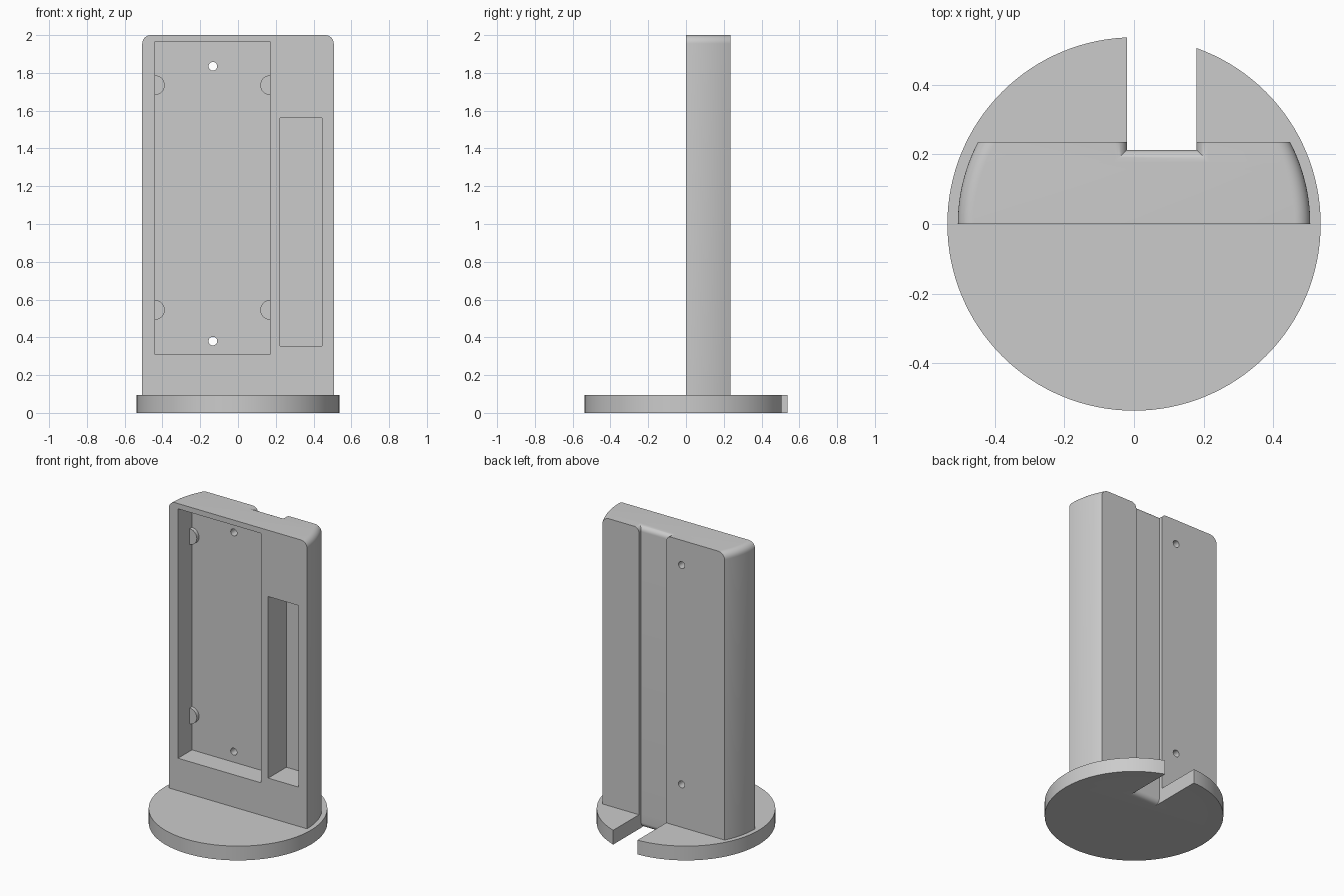
import bpy, bmesh, math
from mathutils import Vector

cube = bpy.data.objects.get("Cube")
if cube:
    bpy.data.objects.remove(cube, do_unlink=True)

grey = bpy.data.materials.new("plain_grey")
grey.use_nodes = True
COLOR = (0.6, 0.6, 0.6, 1)
grey.diffuse_color = COLOR
grey.node_tree.nodes["Principled BSDF"].inputs["Base Color"].default_value = COLOR

BASE_R, BASE_H = 0.537, 0.095
BODY_R, BACK, TOP = 0.507, 0.236, 2.0
FILLET = 0.035
POCKET_DEPTH = 0.146


def finish(name, bm):
    bmesh.ops.recalc_face_normals(bm, faces=bm.faces[:])
    mesh = bpy.data.meshes.new(name)
    bm.to_mesh(mesh)
    bm.free()
    ob = bpy.data.objects.new(name, mesh)
    bpy.context.collection.objects.link(ob)
    mesh.materials.append(grey)
    return ob


def loft(bm, loops):
    """Closed solid through matching loops of points."""
    rings = [[bm.verts.new(p) for p in loop] for loop in loops]
    n = len(rings[0])
    for a, b in zip(rings, rings[1:]):
        for i in range(n):
            j = (i + 1) % n
            bm.faces.new((a[i], a[j], b[j], b[i]))
    bm.faces.new(rings[0])
    bm.faces.new(rings[-1])
    return bm


def arc(radius, start, end, steps):
    angles = [start + (end - start) * i / steps for i in range(steps + 1)]
    return [(radius * math.cos(a), radius * math.sin(a)) for a in angles]


def upright(name, outline, z0, z1):
    return finish(name, loft(bmesh.new(), [[(x, y, z) for x, y in outline] for z in (z0, z1)]))


def facing(name, outline, y0, y1):
    return finish(name, loft(bmesh.new(), [[(x, y, z) for x, z in outline] for y in (y0, y1)]))


def rect(x0, x1, z0, z1):
    return [(x0, z0), (x1, z0), (x1, z1), (x0, z1)]


def activate(ob):
    bpy.ops.object.select_all(action='DESELECT')
    bpy.context.view_layer.objects.active = ob
    ob.select_set(True)


def cut(ob, cutter):
    cutter.hide_render = True
    mod = ob.modifiers.new("cut", 'BOOLEAN')
    mod.operation = 'DIFFERENCE'
    mod.solver = 'EXACT'
    mod.object = cutter
    activate(ob)
    bpy.ops.object.modifier_apply(modifier=mod.name)


# Round base
base = upright("base", arc(BASE_R, 0, math.tau, 128)[:-1], 0, BASE_H)

# Upright holder: flat front and back, sides following a circle
lean = math.asin(BACK / BODY_R)
right_side = arc(BODY_R, 0, lean, 16)
left_side = [(-x, y) for x, y in reversed(right_side)]
holder = upright("holder", right_side + left_side, BASE_H, TOP)

# Rounded upper side edges
bm = bmesh.new()
bm.from_mesh(holder.data)
edges = []
for e in bm.edges:
    a, b = (v.co for v in e.verts)
    if min(a.z, b.z) > TOP - 0.01 and abs(a.y - b.y) > 0.001:
        edges.append(e)
bmesh.ops.bevel(bm, geom=edges, offset=0.045, segments=8, profile=0.5, affect='EDGES')
bm.to_mesh(holder.data)
bm.free()

# Cable channel through the back, flared at its top and bottom mouths
levels = [(-0.05, 0, FILLET)]
STEPS = 8
for i in range(STEPS + 1):
    a = math.pi / 2 * (1 - i / STEPS)
    levels.append((FILLET * (1 - math.sin(a)), 0, FILLET * (1 - math.cos(a))))
for i in range(STEPS + 1):
    a = math.pi / 2 * i / STEPS
    flare = FILLET * (1 - math.cos(a))
    levels.append((TOP - FILLET * (1 - math.sin(a)), flare, flare))
levels.append((TOP + 0.05, FILLET, FILLET))
loops = []
for z, side, depth in levels:
    x0, x1, y = -0.02 - side, 0.18 + side, 0.213 - depth
    loops.append([(x0, y, z), (x1, y, z), (x1, 0.7, z), (x0, 0.7, z)])
channel = finish("channel_cutter", loft(bmesh.new(), loops))
cut(base, channel)
cut(holder, channel)

# Front pockets and screw holes
cutters = [
    channel,
    facing("main_pocket_cutter", rect(-0.44, 0.17, 0.31, 1.965), -0.1, POCKET_DEPTH),
    facing("narrow_pocket_cutter", rect(0.222, 0.445, 0.355, 1.56), -0.1, 0.19),
]
for z in (0.38, 1.835):
    ring = [(x - 0.133, y + z) for x, y in arc(0.023, 0, math.tau, 32)[:-1]]
    cutters.append(facing("screw_hole_cutter", ring, 0.05, 0.4))
for c in cutters[1:]:
    cut(holder, c)
for c in cutters:
    bpy.data.objects.remove(c, do_unlink=True)

# Half-round support pads on the main pocket floor
pads = []
for wall, x, side in (("right", -0.44, 1), ("left", 0.17, -1)):
    for level, z in (("lower", 0.545), ("upper", 1.735)):
        half = [(x + side * px, z + pz) for px, pz in arc(0.052, -math.pi / 2, math.pi / 2, 24)]
        pads.append(facing(f"{level}_{wall}_pad", half, 0.122, POCKET_DEPTH))

for ob in [base, holder] + pads:
    activate(ob)
    bpy.ops.object.shade_smooth_by_angle(angle=math.radians(25))
